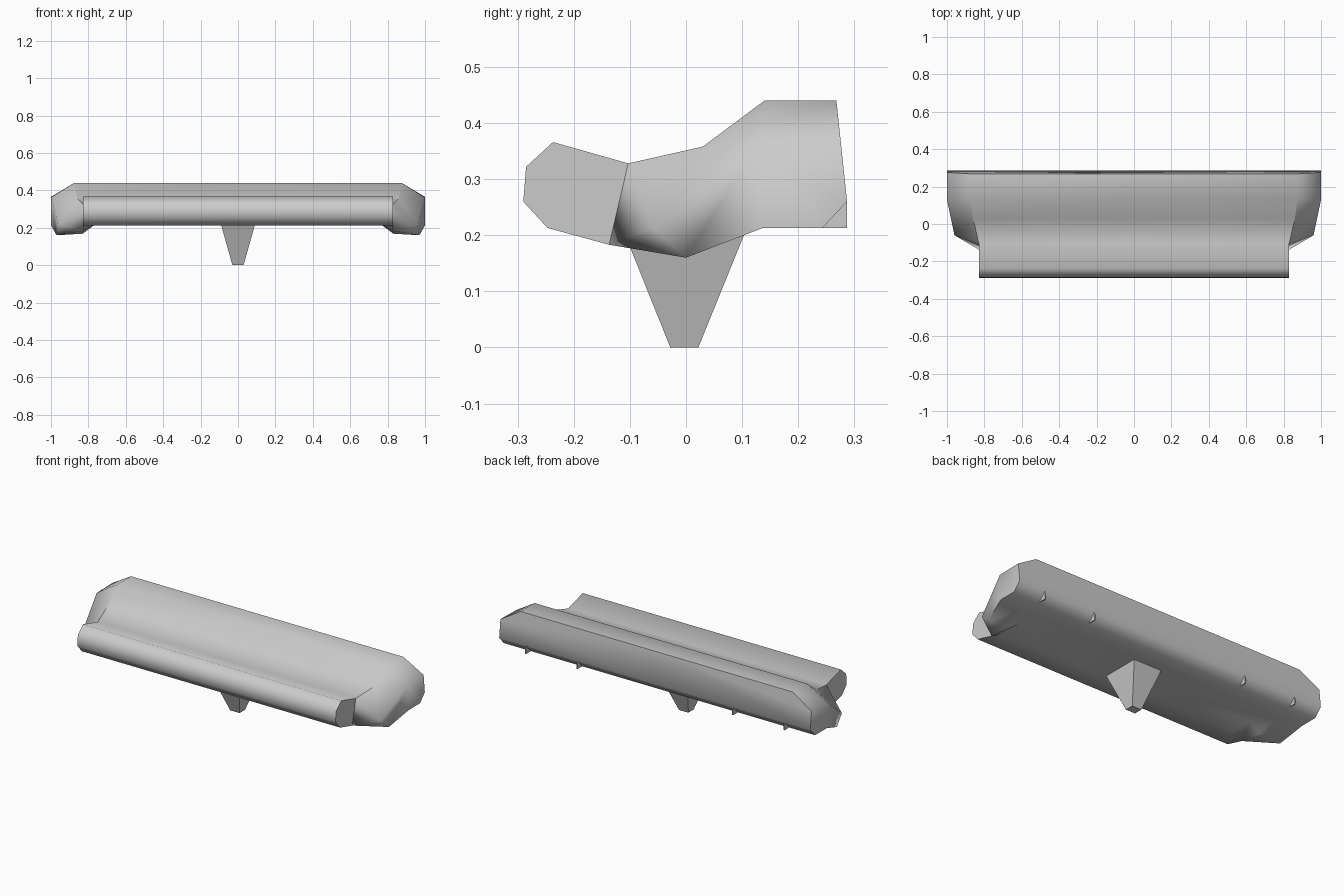
import bpy, bmesh, math

if "Cube" in bpy.data.objects:
    bpy.data.objects.remove(bpy.data.objects["Cube"])

grey = bpy.data.materials.new("light_grey")
grey.diffuse_color = (0.6, 0.6, 0.6, 1)
grey.use_nodes = True
grey.node_tree.nodes["Principled BSDF"].inputs["Base Color"].default_value = grey.diffuse_color


def make_object(name, verts, faces):
    """Mesh object with consistent outward normals."""
    bm = bmesh.new()
    vs = [bm.verts.new(v) for v in verts]
    for f in faces:
        bm.faces.new([vs[i] for i in f])
    bmesh.ops.recalc_face_normals(bm, faces=bm.faces[:])
    me = bpy.data.meshes.new(name)
    bm.to_mesh(me)
    bm.free()
    me.materials.append(grey)
    ob = bpy.data.objects.new(name, me)
    bpy.context.collection.objects.link(ob)
    return ob


def mirror(ob):
    m = ob.modifiers.new("mirror", 'MIRROR')
    m.use_axis[0] = True
    m.use_clip = True


# Body cross-section: y, z and how far the profile runs out in x
profile = [
    (-.247, .213, .83), (-.29, .26, .83), (-.285, .322, .83), (-.237, .366, .83),   # front roll
    (-.103, .328, .83), (.03, .358, .86), (.14, .44, .875), (.268, .44, .875),      # dip and raised back
    (.287, .26, 1.0), (.243, .213, 1.0),                                            # back bevel
    (.137, .213, .85), (0, .213, .77), (-.137, .213, .77),                          # underside
]
n = len(profile)
verts = [(x, y, z) for y, z, x in profile] + [(0, y, z) for y, z, _ in profile]

# Flared end points beyond the profile
ends = {
    "A": (1, .276, .365), "D": (1, .137, .213), "E": (.97, 0, .16),
    "I": (.83, 0, .168), "F": (.83, -.137, .183),
    "G": (1, .13, .362), "H": (.96, -.06, .215),
}
idx = {}
for key, co in ends.items():
    idx[key] = len(verts)
    verts.append(co)
A, D, E, I, F, G, H = (idx[k] for k in "ADEIFGH")

faces = [(i, (i + 1) % n, (i + 1) % n + n, i + n) for i in range(n) if i != 7]
faces += [
    (7, A, 8, 8 + n, 7 + n),                                      # back wall
    (7, 6, G, A), (6, 5, G), (5, H, G), (5, 4, H),                # upper flare
    (A, G, D, 9, 8), (G, H, E, D), (H, 4, F), (H, F, E),          # outer end
    (0, 1, 2, 3, 4, F),                                           # front roll end
    (9, D, 10), (10, D, E), (10, E, I), (10, I, 11),              # lower flare
    (11, I, F, 12), (I, E, F), (12, F, 0),
]
body = make_object("body", verts, faces)

# Smooth shading with sharp edges at corners and the end crease
bm = bmesh.new()
bm.from_mesh(body.data)
for f in bm.faces:
    f.smooth = True
crease = {(3, 4), (4, 5), (5, 6)}
for e in bm.edges:
    key = tuple(sorted(v.index for v in e.verts))
    e.smooth = key not in crease and e.calc_face_angle(0) < math.radians(62)
bm.to_mesh(body.data)
bm.free()
mirror(body)

# Tapered square foot
foot_verts = [(sx * w, y, z) for w, y0, y1, z in ((.03, -.028, .022, 0), (.09, -.114, .109, .214))
              for sx, y in ((-1, y0), (1, y0), (1, y1), (-1, y1))]
make_object("foot", foot_verts, [(0, 1, 2, 3), (4, 5, 6, 7)] +
            [(i, (i + 1) % 4, (i + 1) % 4 + 4, i + 4) for i in range(4)])

# Small triangular fins under the back bevel
for i, x in enumerate((.5, .83)):
    tri = ((.243, .213), (.287, .213), (.287, .26))
    fin = make_object(f"fin_{i + 1}", [(x + dx, y, z) for dx in (-.003, .003) for y, z in tri],
                      [(0, 1, 2), (3, 4, 5), (0, 1, 4, 3), (1, 2, 5, 4), (2, 0, 3, 5)])
    mirror(fin)
